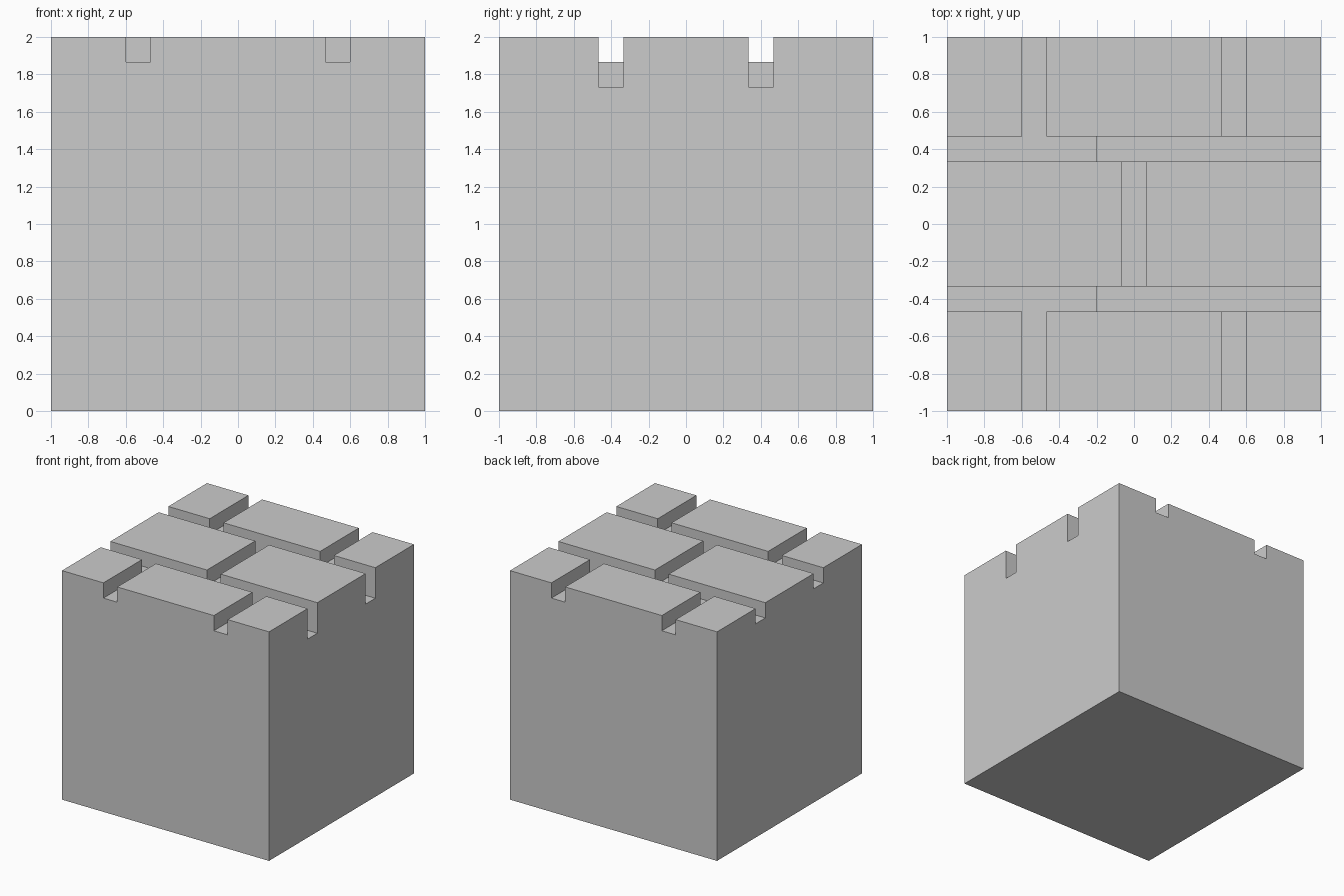
import bpy, bmesh
from mathutils import Vector

if "Cube" in bpy.data.objects:
    bpy.data.objects.remove(bpy.data.objects["Cube"])

U = 1 / 15               # grid unit shared by all grooves
SHALLOW, DEEP = 2 - 2 * U, 2 - 4 * U


def prism(name, profile, y0, y1):
    """Extrude an (x, z) profile from y0 to y1."""
    bm = bmesh.new()
    face = bm.faces.new([bm.verts.new((x, y0, z)) for x, z in profile])
    ext = bmesh.ops.extrude_face_region(bm, geom=[face])
    verts = [v for v in ext["geom"] if isinstance(v, bmesh.types.BMVert)]
    bmesh.ops.translate(bm, verts=verts, vec=Vector((0, y1 - y0, 0)))
    bmesh.ops.recalc_face_normals(bm, faces=bm.faces)
    mesh = bpy.data.meshes.new(name)
    bm.to_mesh(mesh)
    bm.free()
    ob = bpy.data.objects.new(name, mesh)
    bpy.context.collection.objects.link(ob)
    return ob


def rect(x0, x1, z0, z1):
    return [(x0, z0), (x1, z0), (x1, z1), (x0, z1)]


# Solid base block
block = prism("paved_block", rect(-1, 1, 0, 2), -1, 1)

cutters = []
# Long joints: shallow on the left, stepping deeper at x = -0.2
step = [(-1.1, SHALLOW), (-0.2, SHALLOW), (-0.2, DEEP), (1.1, DEEP), (1.1, 2.1), (-1.1, 2.1)]
for y in (-6 * U, 6 * U):
    cutters.append(prism("long_joint_cutter", step, y - U, y + U))

# Cross joints: two in each outer row, one in the middle row
for x, y0, y1 in ((-8 * U, 0.4, 1.1), (8 * U, 0.4, 1.1),
                  (-8 * U, -1.1, -0.4), (8 * U, -1.1, -0.4), (0, -0.4, 0.4)):
    cutters.append(prism("cross_joint_cutter", rect(x - U, x + U, SHALLOW, 2.1), y0, y1))

# Carve the joints, then drop the cutters
bpy.context.view_layer.objects.active = block
for c in cutters:
    c.hide_render = True
    mod = block.modifiers.new("joint", "BOOLEAN")
    mod.operation, mod.solver, mod.object = "DIFFERENCE", "EXACT", c
    bpy.ops.object.modifier_apply(modifier=mod.name)
    bpy.data.objects.remove(c)
